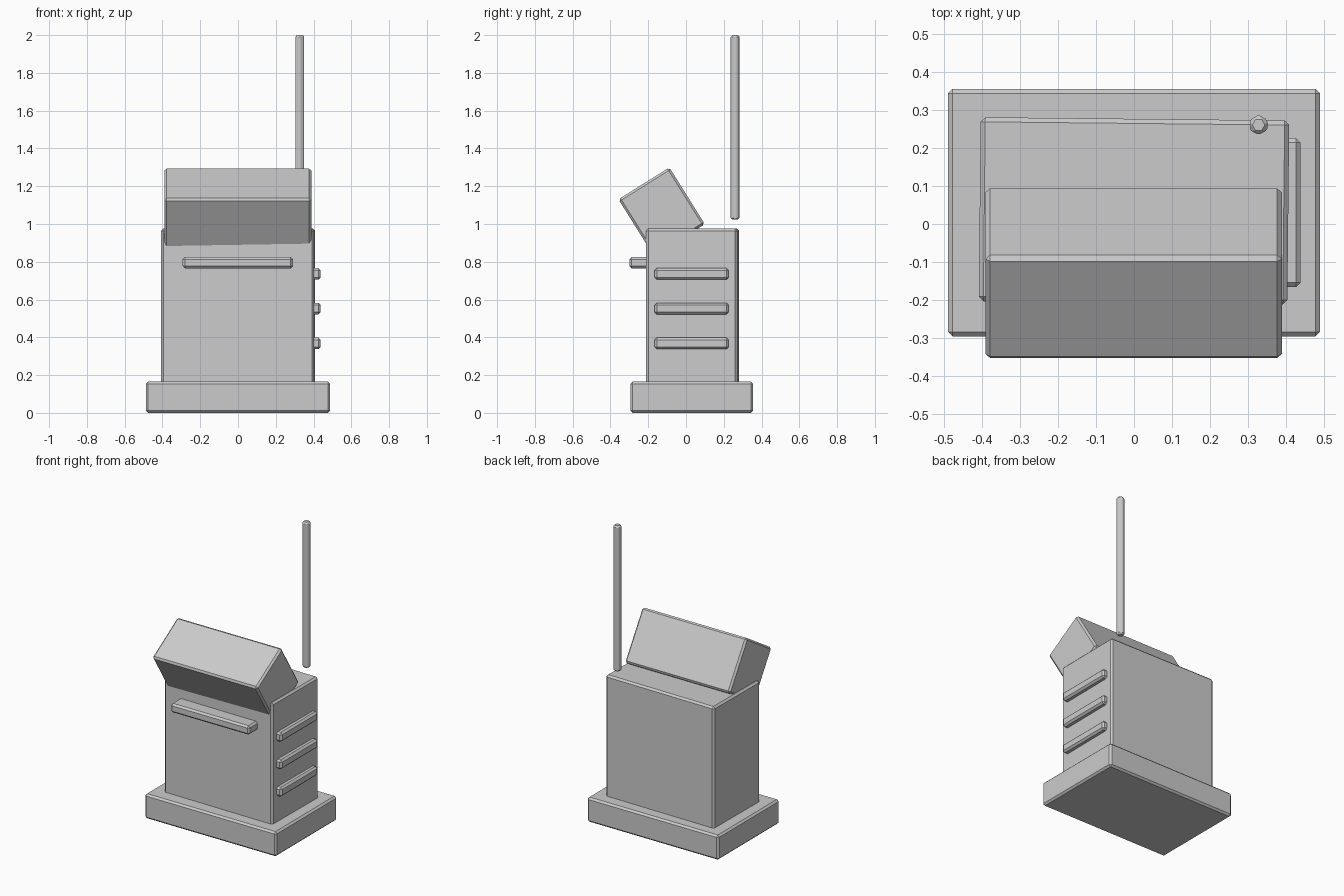
import bpy
from math import radians

if "Cube" in bpy.data.objects:
    bpy.data.objects.remove(bpy.data.objects["Cube"])


def bevel(ob, width):
    m = ob.modifiers.new("edge_bevel", 'BEVEL')
    m.width = width
    m.segments = 1
    m.limit_method = 'ANGLE'


def box(name, lo, hi, width=0.012, rot=(0, 0, 0)):
    """Bevelled box between two corners, turned about its own centre."""
    centre = [(a + b) / 2 for a, b in zip(lo, hi)]
    bpy.ops.mesh.primitive_cube_add(size=1, location=centre)
    ob = bpy.context.object
    ob.name = name
    ob.scale = [b - a for a, b in zip(lo, hi)]
    bpy.ops.object.transform_apply(location=False, rotation=False, scale=True)
    ob.rotation_euler = [radians(r) for r in rot]
    bevel(ob, width)
    return ob


# Plinth and main cabinet, the cabinet sitting very slightly askew
box("base", (-0.488, -0.295, 0.0), (0.488, 0.355, 0.165))
box("cabinet", (-0.405, -0.207, 0.14), (0.405, 0.276, 0.976), 0.012, (0, 0, -0.6))

# Tilted console head
box("console_head", (-0.39, -0.288, 0.888), (0.388, 0.03, 1.242), 0.012, (32, 0, 0))

# Front ledge
box("front_ledge", (-0.293, -0.30, 0.765), (0.291, -0.18, 0.825))

# Vent bars on the right side
for i in range(3):
    z = 0.368 + i * 0.184
    box(f"vent_bar_{i + 1}", (0.38, -0.166, z - 0.031), (0.437, 0.226, z + 0.031))

# Six-sided antenna hovering just above the cabinet
bpy.ops.mesh.primitive_cylinder_add(vertices=6, radius=0.028, depth=0.977,
                                    location=(0.327, 0.26, 1.5115),
                                    rotation=(0, 0, radians(30)))
antenna = bpy.context.object
antenna.name = "antenna"
bevel(antenna, 0.01)
